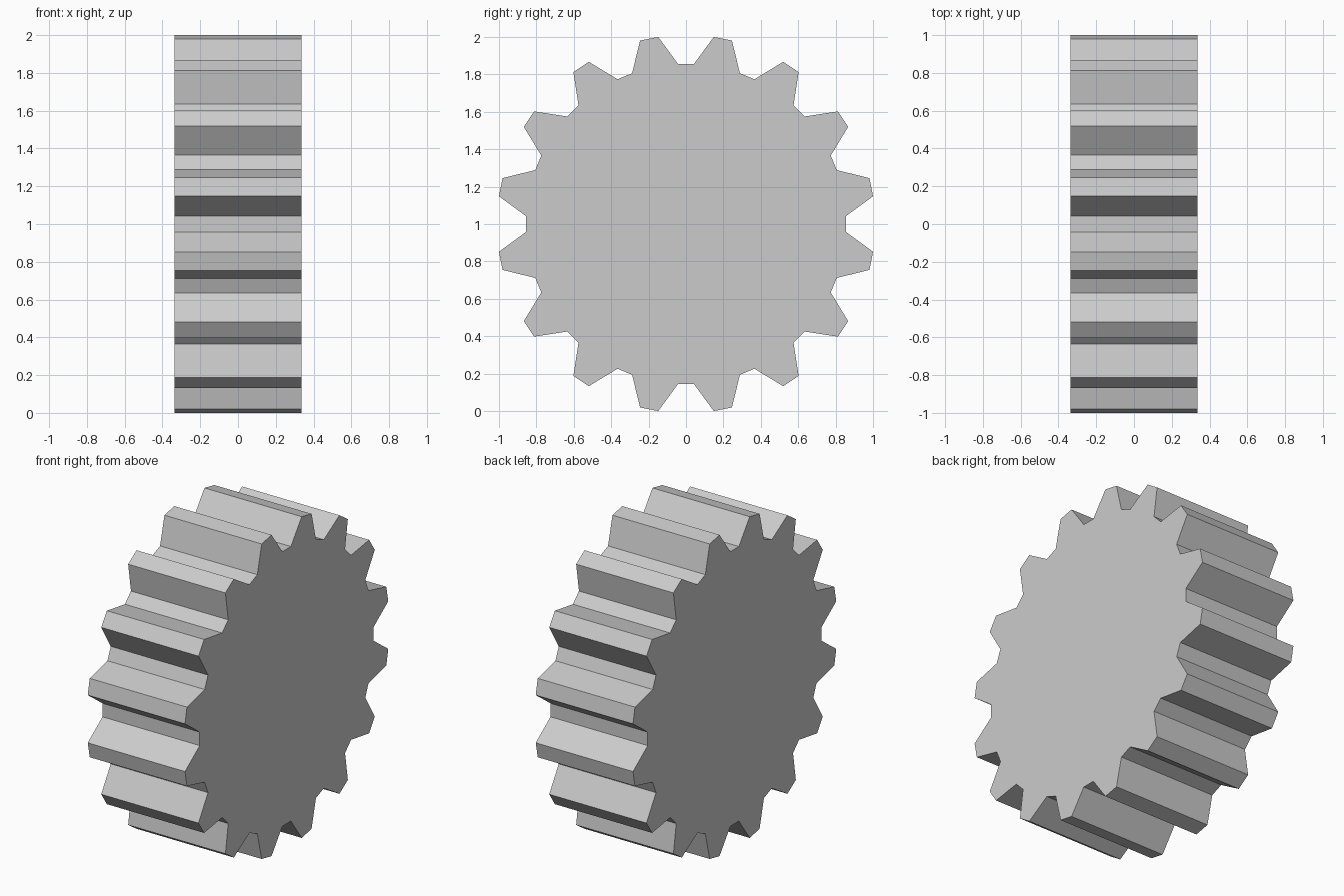
import bpy, bmesh
from math import sin, cos, radians

if "Cube" in bpy.data.objects:
    bpy.data.objects.remove(bpy.data.objects["Cube"])

TEETH = 16
TIP_R, ROOT_R = 1.011, 0.856
HALF_W = 0.335
STEP = 360 / TEETH

# Gear outline: each tooth has a flat tip and a flat root, four points per pitch
outline = []
for i in range(TEETH):
    for frac, r in ((-1, ROOT_R), (1, ROOT_R), (3, TIP_R), (5, TIP_R)):
        a = radians(STEP * (i + frac / 8))
        outline.append((r * cos(a), 1 + r * sin(a)))

# Gear body: outline face extruded along the x axis
bm = bmesh.new()
face = bm.faces.new([bm.verts.new((-HALF_W, y, z)) for y, z in outline])
ext = bmesh.ops.extrude_face_region(bm, geom=[face], use_keep_orig=True)
moved = [g for g in ext["geom"] if isinstance(g, bmesh.types.BMVert)]
bmesh.ops.translate(bm, vec=(2 * HALF_W, 0, 0), verts=moved)
bmesh.ops.recalc_face_normals(bm, faces=bm.faces)

mesh = bpy.data.meshes.new("gear")
bm.to_mesh(mesh)
bm.free()
bpy.context.collection.objects.link(bpy.data.objects.new("gear", mesh))
